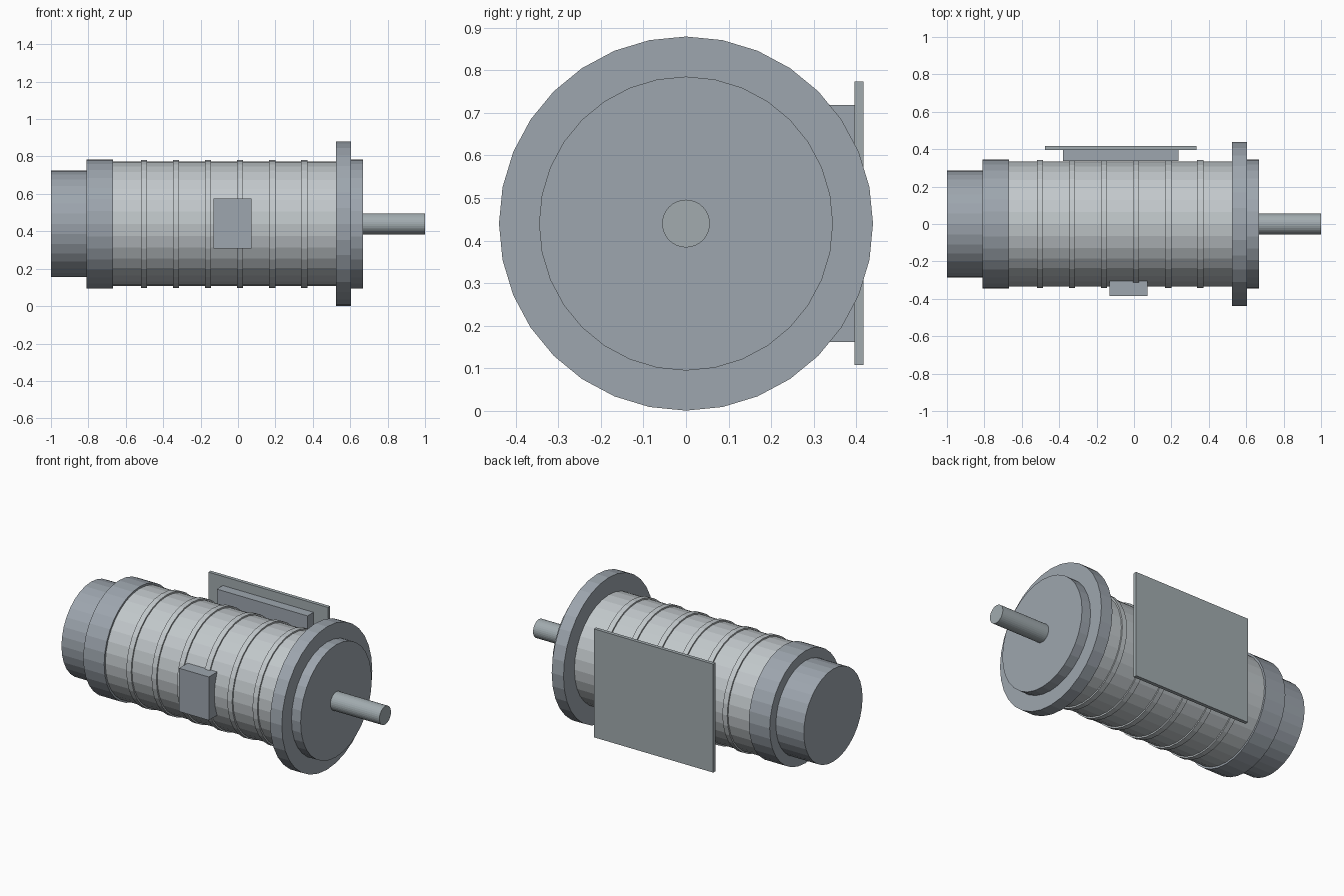
import bpy
from math import radians

if "Cube" in bpy.data.objects:
    bpy.data.objects.remove(bpy.data.objects["Cube"])

AXIS_Z = 0.44
SIDES = 32


def material(name, rgb):
    m = bpy.data.materials.new(name)
    m.diffuse_color = (*rgb, 1)
    m.use_nodes = True
    m.node_tree.nodes["Principled BSDF"].inputs["Base Color"].default_value = m.diffuse_color
    return m


DARK = material("dark_blue_grey", (0.34, 0.38, 0.425))
LIGHT = material("light_grey", (0.54, 0.58, 0.60))
PLATE = material("plate_grey", (0.36, 0.41, 0.43))


def cylinder(name, x0, x1, r, mat=DARK):
    # Cylinder lying along x on the motor axis
    bpy.ops.mesh.primitive_cylinder_add(
        vertices=SIDES, radius=r, depth=x1 - x0,
        location=((x0 + x1) / 2, 0, AXIS_Z), rotation=(0, radians(90), 0))
    ob = bpy.context.object
    ob.name = name
    ob.data.materials.append(mat)


def box(name, x, y, z, mat=DARK):
    bpy.ops.mesh.primitive_cube_add(size=1, location=[sum(a) / 2 for a in (x, y, z)])
    ob = bpy.context.object
    ob.name = name
    ob.scale = [a[1] - a[0] for a in (x, y, z)]
    ob.data.materials.append(mat)


# Turned parts from rear to front
cylinder("fan_cover", -1.0, -0.81, 0.285)
cylinder("rear_end_bell", -0.81, -0.668, 0.345)
cylinder("motor_body", -0.668, 0.60, 0.333, LIGHT)
cylinder("mounting_flange", 0.525, 0.605, 0.439)
cylinder("front_end_bell", 0.60, 0.667, 0.345)
cylinder("output_shaft", 0.66, 1.0, 0.056, PLATE)

# Flat cooling ribs around the body
for i in range(6):
    x = -0.503 + i * 0.1715
    cylinder(f"cooling_rib_{i + 1}", x - 0.0165, x + 0.0165, 0.342, LIGHT)

# Terminal box on the front side
box("terminal_box", (-0.13, 0.072), (-0.386, -0.30), (0.309, 0.575))

# Mounting block and plate on the back side
box("mounting_block", (-0.38, 0.237), (0.337, 0.397), (0.162, 0.718))
box("mounting_plate", (-0.477, 0.334), (0.395, 0.417), (0.108, 0.774), PLATE)
